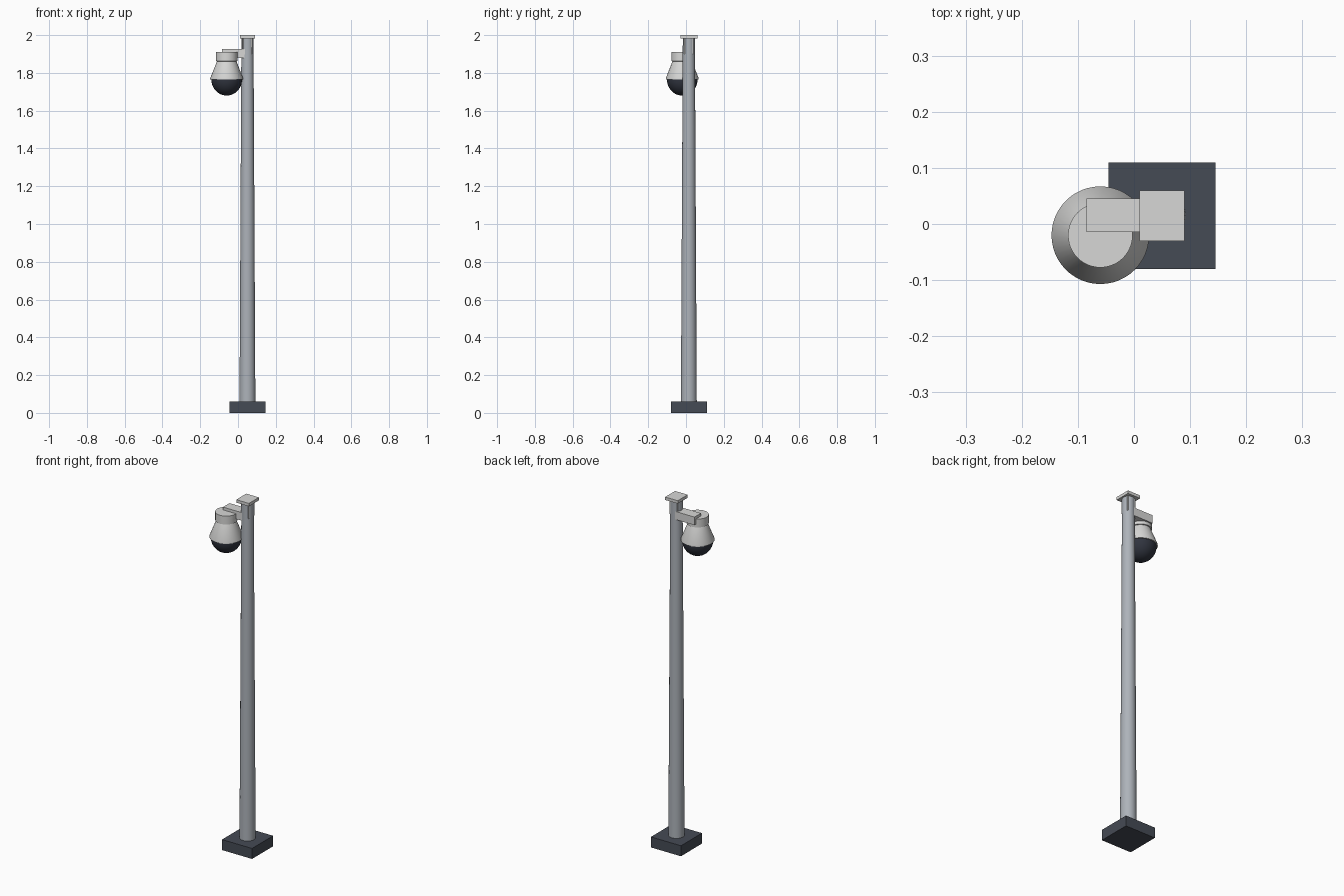
import bpy, math

cube = bpy.data.objects.get("Cube")
if cube:
    bpy.data.objects.remove(cube, do_unlink=True)


def material(name, r, g, b):
    m = bpy.data.materials.new(name)
    m.use_nodes = True
    m.diffuse_color = (r, g, b, 1)
    m.node_tree.nodes["Principled BSDF"].inputs["Base Color"].default_value = (r, g, b, 1)
    return m


light = material("light grey", 0.68, 0.68, 0.67)
steel = material("steel grey", 0.42, 0.45, 0.49)
slate = material("dark slate", 0.06, 0.07, 0.09)
smoked = material("smoked glass", 0.03, 0.035, 0.05)


def box(name, lo, hi, mat):
    center = [(a + b) / 2 for a, b in zip(lo, hi)]
    bpy.ops.mesh.primitive_cube_add(size=1, location=center)
    ob = bpy.context.object
    ob.name = name
    ob.scale = [b - a for a, b in zip(lo, hi)]
    bpy.ops.object.transform_apply(location=False, rotation=False, scale=True)
    ob.data.materials.append(mat)


def lathe(name, x, y, profile, mat, sides=48):
    """Revolve a (radius, z) profile; a zero radius closes it at a point."""
    verts, faces, rings = [], [], []
    for r, z in profile:
        n = sides if r > 0 else 1
        rings.append(range(len(verts), len(verts) + n))
        for i in range(n):
            a = math.tau * i / sides
            verts.append((r * math.cos(a), r * math.sin(a), z))
    for low, high in zip(rings, rings[1:]):
        for i in range(sides):
            j = (i + 1) % sides
            quad = [low[i % len(low)], low[j % len(low)],
                    high[j % len(high)], high[i % len(high)]]
            faces.append(list(dict.fromkeys(quad)))
    me = bpy.data.meshes.new(name)
    me.from_pydata(verts, [], faces)
    ob = bpy.data.objects.new(name, me)
    ob.location = (x, y, 0)
    bpy.context.collection.objects.link(ob)
    me.materials.append(mat)
    bpy.ops.object.select_all(action='DESELECT')
    ob.select_set(True)
    bpy.context.view_layer.objects.active = ob
    bpy.ops.object.shade_smooth_by_angle(angle=math.radians(30))


# Pole on its square foot
PX, PY = 0.05, 0.015
box("base_plate", (PX - .095, PY - .095, 0), (PX + .095, PY + .095, .06), slate)
lathe("pole", PX, PY, [(0, .05), (.042, .05), (.032, 1.985), (0, 1.985)], steel, 32)

# Bracket at the pole top
box("pole_cap", (.01, -.03, 1.983), (.09, .06, 2), light)
box("bracket_post", (PX - .025, PY - .025, 1.9), (PX + .025, PY + .025, 1.985), light)
box("bracket_arm", (-.085, -.014, 1.88), (.04, .045, 1.926), light)

# Camera head
CX, CY = -.06, -.02
lathe("camera_neck", CX, CY, [(0, 1.855), (.0575, 1.862), (.0575, 1.91), (0, 1.91)], light)
lathe("camera_housing", CX, CY, [(0, 1.765), (.087, 1.765), (.087, 1.772),
                                 (.05, 1.865), (0, 1.865)], light)
dome = [(.081 * math.sin(a), 1.765 - .085 * math.cos(a))
        for a in (math.pi / 2 * i / 12 for i in range(13))]
lathe("camera_dome", CX, CY, dome + [(0, 1.767)], smoked)
